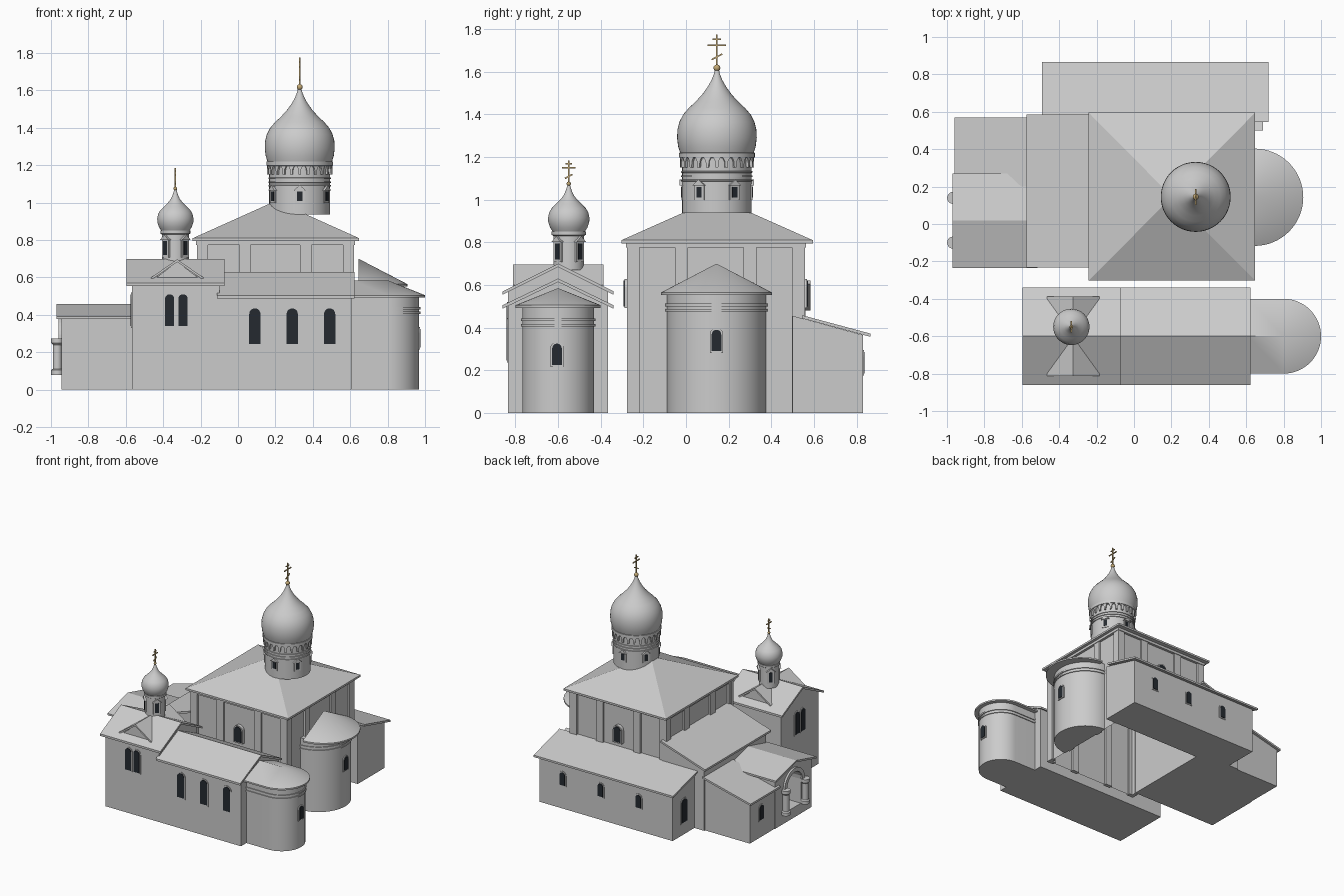
import bpy, bmesh
from math import sin, cos, pi, radians
from mathutils import Matrix

if "Cube" in bpy.data.objects:
    bpy.data.objects.remove(bpy.data.objects["Cube"])


def material(name, rgb):
    m = bpy.data.materials.new(name)
    m.diffuse_color = (*rgb, 1)
    m.use_nodes = True
    m.node_tree.nodes["Principled BSDF"].inputs["Base Color"].default_value = m.diffuse_color
    return m


DARK = material("dark_glass", (0.018, 0.023, 0.03))
GOLD = material("gilding", (0.55, 0.40, 0.18))


def finish(name, bm, mat=None, smooth=False):
    bmesh.ops.recalc_face_normals(bm, faces=bm.faces[:])
    me = bpy.data.meshes.new(name)
    bm.to_mesh(me)
    bm.free()
    ob = bpy.data.objects.new(name, me)
    bpy.context.collection.objects.link(ob)
    if mat:
        me.materials.append(mat)
    if smooth:
        bpy.ops.object.select_all(action='DESELECT')
        ob.select_set(True)
        bpy.context.view_layer.objects.active = ob
        bpy.ops.object.shade_smooth_by_angle(angle=radians(30))
    return ob


def prism(name, axis, pts, a, b, mat=None, smooth=False, floor=True):
    """Extrude a 2D outline along an axis from a to b."""
    place = {'x': lambda p, t: (t, p[0], p[1]), 'y': lambda p, t: (p[0], t, p[1]),
             'z': lambda p, t: (p[0], p[1], t)}[axis]
    bm = bmesh.new()
    lo = [bm.verts.new(place(p, a)) for p in pts]
    hi = [bm.verts.new(place(p, b)) for p in pts]
    if floor:
        bm.faces.new(lo)
    bm.faces.new(hi)
    n = len(pts)
    for i in range(n):
        j = (i + 1) % n
        bm.faces.new((lo[i], lo[j], hi[j], hi[i]))
    return finish(name, bm, mat, smooth)


def box(name, x0, x1, y0, y1, z0, z1, floor=True):
    return prism(name, 'z', [(x0, y0), (x1, y0), (x1, y1), (x0, y1)], z0, z1, floor=floor)


def hull(name, pts, smooth=False):
    bm = bmesh.new()
    vs = [bm.verts.new(p) for p in pts]
    bmesh.ops.convex_hull(bm, input=vs)
    bmesh.ops.dissolve_limit(bm, angle_limit=0.01, verts=bm.verts[:], edges=bm.edges[:])
    return finish(name, bm, None, smooth)


def lathe(name, prof, x, y, mat=None, n=48):
    bm = bmesh.new()
    rings = [[bm.verts.new((x + r * cos(2 * pi * i / n), y + r * sin(2 * pi * i / n), z))
              for i in range(n)] for r, z in prof]
    for p, q in zip(rings, rings[1:]):
        for i in range(n):
            j = (i + 1) % n
            bm.faces.new((p[i], p[j], q[j], q[i]))
    bm.faces.new(rings[0])
    bm.faces.new(rings[-1])
    return finish(name, bm, mat, True)


def gable(name, x0, x1, ymid, half_wall, half_eave, z_eave, z_ridge, over=0.03, t=0.016):
    """Gabled house body with a thin overhanging roof, ridge along x."""
    slope = (z_ridge - z_eave) / half_eave
    zw = z_ridge - slope * half_wall - t
    prism(name + "_walls", 'x', [(ymid - half_wall, 0), (ymid + half_wall, 0), (ymid + half_wall, zw),
          (ymid, z_ridge - t), (ymid - half_wall, zw)], x0, x1)
    return prism(name + "_roof", 'x', chevron(ymid, half_eave, z_eave, z_ridge, t), x0 - over, x1 + over)


def chevron(c, h, ze, zr, t):
    return [(c - h, ze - t), (c, zr - t), (c + h, ze - t), (c + h, ze), (c, zr), (c - h, ze)]


def arch_pts(w, h, c=0, z=0, n=10):
    r = w / 2
    return [(c - r, z), (c + r, z)] + [(c + r * cos(pi * i / n), z + h - r + r * sin(pi * i / n))
                                       for i in range(n + 1)]


def window(name, x, y, z, deg, w, h, out=0.008):
    for part, pts, d, m in (("frame", arch_pts(w + .018, h + .018, 0, -.009), out - .004, None),
                            ("pane", arch_pts(w, h), out, DARK)):
        ob = prism(f"{name}_{part}", 'x', pts, -0.03, d, m)
        ob.location = (x, y, z)
        ob.rotation_euler.z = radians(deg)


def outline(x0, cx, cy, r, n=32):
    return [(x0, cy + r), (x0, cy - r)] + [(cx + r * sin(pi * i / n), cy - r * cos(pi * i / n))
                                           for i in range(n + 1) if cx > x0 or 0 < i < n]


def apse(name, x0, cx, rx, cy, r, r_roof, z_eave, z_peak, zc):
    prism(name + "_wall", 'z', outline(x0, cx, cy, r), 0, z_eave, smooth=True)
    for k, z in enumerate((zc, zc - .025)):
        prism(f"{name}_band_{k}", 'z', outline(x0, cx, cy, r + .007), z, z + .012, smooth=True)
    o = outline(rx, cx if cx > x0 else rx, cy, r_roof)
    hull(name + "_roof", [(a, b, z) for a, b in o for z in (z_eave - .012, z_eave)] +
         [(rx, cy, z_peak), (max(rx, cx), cy, z_peak)], True)


# Main church: bottomless cube, pilasters, pyramid roof
X0, X1, Y0, Y1 = -0.205, 0.605, -0.262, 0.542
box("main_cube", X0, X1, Y0, Y1, 0, 0.80, floor=False)
P = 0.015
for k, f in enumerate((0.018, 0.30, 0.70, 0.982)):
    px, py = X0 + f * (X1 - X0), Y0 + f * (Y1 - Y0)
    for s, yy in (("front", Y0), ("back", Y1)):
        box(f"pilaster_{s}_{k}", px - .03, px + .03, yy - P, yy + P, 0, .775)
    for s, xx in (("west", X0), ("east", X1)):
        box(f"pilaster_{s}_{k}", xx - P, xx + P, py - .03, py + .03, 0, .775)
box("main_cornice", X0 - .02, X1 + .02, Y0 - .02, Y1 + .02, .775, .80)
hull("main_roof", [(x, y, z) for x in (-.242, .648) for y in (-.303, .595) for z in (.795, .81)] + [(.203, .146, 1.01)])
for s, yy, d in (("front", Y0, -90), ("back", Y1, 90)):
    window(f"main_window_{s}", .2, yy, .50, d, .06, .12, .03)

# Apses
apse("main_apse", .60, .60, .645, .143, .232, .26, .565, .70, .50)
apse("aisle_apse", .60, .80, .61, -.60, .168, .20, .505, .585, .43)
window("main_apse_window", .83, .143, .29, 0, .045, .10, .012)
window("aisle_apse_window", .965, -.605, .225, 0, .045, .10, .012)

# Front aisle: long low part and tall west part with cross gable
gable("aisle_low", -.10, .61, -.60, .235, .26, .505, .63, .012)
gable("aisle_tall", -.568, -.10, -.60, .235, .26, .57, .70, .028)
prism("cross_gable", 'y', [(-.455, .585), (-.195, .585), (-.325, .685)], -.80, -.40)
prism("cross_gable_roof", 'y', chevron(-.325, .14, .60, .697, .014), -.812, -.388)
for k, x in enumerate((.09, .29, .49)):
    window(f"aisle_window_{k}", x, -.835, .245, -90, .06, .19)
for k in (-1, 1):
    window(f"tall_window_front_{k}", -.33 + k * .036, -.835, .34, -90, .05, .17)
    window(f"tall_window_west_{k}", -.568, -.60 + k * .036, .34, 180, .05, .17)

# Back gallery with shed roof
prism("gallery_walls", 'x', [(.50, 0), (.83, 0), (.83, .365), (.50, .455)], -.465, .69)
prism("gallery_roof", 'x', [(.545, .443), (.865, .357), (.865, .372), (.545, .458)], -.492, .718)
for k, x in enumerate((.49, .16, -.17)):
    window(f"gallery_window_{k}", x, .83, .185, 90, .045, .10)
window("gallery_west_window", -.465, .69, .10, 180, .07, .18)

# West block and lean-to, roofs falling to the west
prism("west_block", 'y', [(-.55, 0), (-.19, 0), (-.19, .60), (-.55, .485)], -.21, .56)
prism("west_block_roof", 'y', [(-.575, .48), (-.19, .605), (-.19, .62), (-.575, .495)], -.232, .585)
prism("lean_to", 'y', [(-.94, 0), (-.50, 0), (-.50, .42), (-.94, .315)], .20, .55)
prism("lean_to_roof", 'y', [(-.96, .308), (-.54, .411), (-.54, .426), (-.96, .323)], .20, .57)
window("lean_to_window", -.94, .41, .14, 180, .05, .11)

# Gabled porch with arched recess and two half columns
gable("porch", -.945, -.54, .018, .228, .253, .392, .458, .025, .014)
cutter = prism("porch_arch_cutter", 'x', arch_pts(.19, .285, .02, .08), -1.1, -.62)
cutter.hide_render = True
cutter.hide_set(True)
mod = bpy.data.objects["porch_walls"].modifiers.new("arch", 'BOOLEAN')
mod.operation, mod.object, mod.solver = 'DIFFERENCE', cutter, 'EXACT'
ring = [(.02 + r * cos(pi * i / 16), .27 + r * sin(pi * i / 16)) for r, seq in
        ((.125, range(17)), (.095, range(16, -1, -1))) for i in seq]
prism("porch_arch_ring", 'x', ring, -.96, -.93)
for k, y in enumerate((.14, -.10)):
    lathe(f"porch_column_{k}", [(.033, .08), (.033, .105), (.024, .112), (.024, .24), (.033, .25), (.033, .275)],
          -.966, y, n=20)


def tower(name, x, y, drum, dome, ball, cross, wins):
    """Drum, onion dome, gilded ball and three-barred cross."""
    lathe(name + "_drum", drum, x, y)
    lathe(name + "_dome", dome, x, y)
    zb, rb = ball
    lathe(name + "_ball", [(max(.001, rb * sin(pi * i / 10)), zb - rb * cos(pi * i / 10)) for i in range(11)],
          x, y, GOLD, 20)
    top, s = cross
    t = .0035
    bars = [(0, (zb + top) / 2, t, (top - zb) / 2, 0), (0, top - .022 * s, .02 * s, t, 0),
            (0, top - .05 * s, .043 * s, t, 0), (0, top - .105 * s, .028 * s, t, 28)]
    for k, (dy, z, hy, hz, deg) in enumerate(bars):
        ob = prism(f"{name}_cross_{k}", 'x', [(-hy, -hz), (hy, -hz), (hy, hz), (-hy, hz)], -t, t, GOLD)
        ob.location = (x, y + dy, z)
        ob.rotation_euler.x = radians(deg)
    n, start, r, z0, w, h = wins
    for k in range(n):
        a = start + 360 * k / n
        e, q = w / 2, .012
        parts = (("surround", [(-e - q, -q), (e + q, -q), (e + q, h + .008), (-e - q, h + .008)], .004, None),
                 ("pane", [(-e, 0), (e, 0), (e, h), (-e, h)], .006, DARK),
                 ("hood", [(-e - .018, h + .006), (e + .018, h + .006), (0, h + .006 + w)], .012, None))
        for part, pts, d, m in parts:
            ob = prism(f"{name}_window_{k}_{part}", 'x', pts, r - .02, r + d, m)
            ob.location = (x, y, z0)
            ob.rotation_euler.z = radians(a)


# Large tower
tower("main_tower", .33, .145,
      [(.163, .937), (.163, 1.195), (.178, 1.198), (.178, 1.22), (.15, 1.222)],
      [(.172, 1.218), (.182, 1.25), (.187, 1.29), (.185, 1.33), (.176, 1.365), (.158, 1.40), (.132, 1.43),
       (.10, 1.46), (.068, 1.495), (.043, 1.53), (.026, 1.56), (.014, 1.59), (.008, 1.615)],
      (1.618, .016), (1.775, 1), (6, 30, .163, 1.01, .028, .05))
for k, z in enumerate((1.085, 1.105, 1.125)):
    lathe(f"drum_ring_{k}", [(.16, z), (.168, z + .002), (.168, z + .008), (.16, z + .01)], .33, .145)
for k in range(24):
    ob = prism(f"frieze_pendant_{k}", 'x', [(-.006, 1.15), (.006, 1.15), (.008, 1.18), (.018, 1.2),
               (-.018, 1.2), (-.008, 1.18)], .15, .174)
    ob.location = (.33, .145, 0)
    ob.rotation_euler.z = 2 * pi * k / 24

# Small tower
tower("small_tower", -.335, -.55,
      [(.072, .67), (.072, .83), (.08, .835), (.08, .85), (.06, .855)],
      [(.074, .848), (.088, .87), (.096, .895), (.097, .915), (.092, .94), (.08, .96), (.06, .98), (.04, 1.0),
       (.024, 1.02), (.013, 1.045), (.006, 1.07)],
      (1.075, .010), (1.185, .72), (4, 45, .072, .72, .028, .075))
